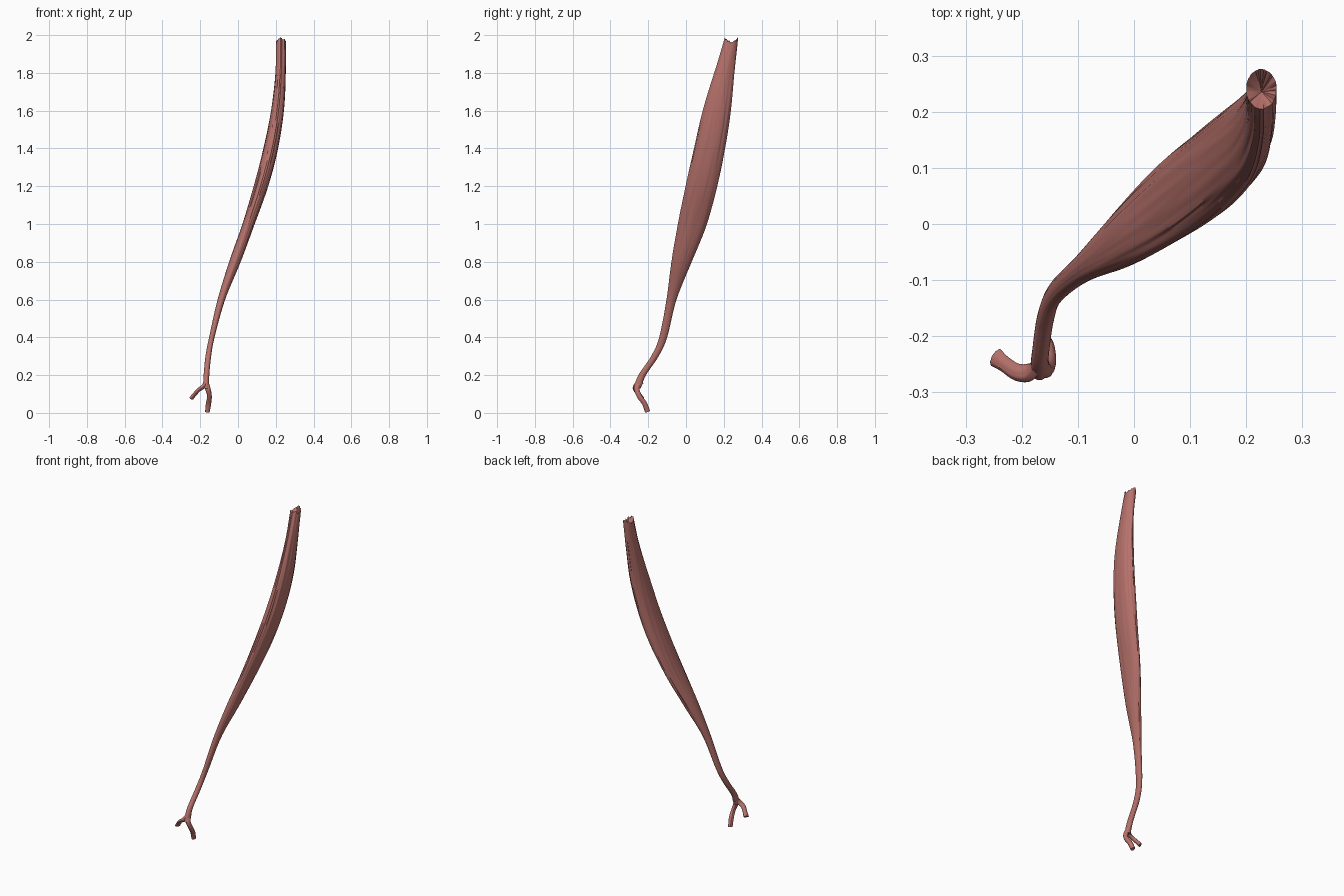
import bpy, bmesh, math
from mathutils import Vector, noise

cube = bpy.data.objects.get("Cube")
if cube:
    bpy.data.objects.remove(cube, do_unlink=True)

# Muscle material
FLESH = (0.48, 0.17, 0.15, 1.0)
flesh = bpy.data.materials.new("flesh")
flesh.use_nodes = True
flesh.diffuse_color = FLESH
shader = flesh.node_tree.nodes["Principled BSDF"]
shader.inputs["Base Color"].default_value = FLESH
shader.inputs["Roughness"].default_value = 0.6


def smooth_path(rows, steps):
    """Catmull-Rom interpolation of rows of numbers."""
    rows = [Vector(r) for r in rows]
    out = []
    for i in range(len(rows) - 1):
        a, b = rows[max(i - 1, 0)], rows[i]
        c, d = rows[i + 1], rows[min(i + 2, len(rows) - 1)]
        for s in range(steps):
            t = s / steps
            out.append(0.5 * (2 * b + (c - a) * t + (2 * a - 5 * b + 4 * c - d) * t * t
                              + (3 * b - a - 3 * c + d) * t ** 3))
    return out + [rows[-1]]


def skin(name, rings, end_depth):
    """Bridge rings of points; close the start, sink the last end inwards."""
    bm = bmesh.new()
    rows = [[bm.verts.new(p) for p in ring] for ring in rings]
    n = len(rows[0])
    for lo, hi in zip(rows, rows[1:]):
        for k in range(n):
            j = (k + 1) % n
            bm.faces.new((lo[k], lo[j], hi[j], hi[k]))
    bm.faces.new(rows[0][::-1])
    middle = sum((v.co for v in rows[-1]), Vector()) / n
    hollow = bm.verts.new(middle + end_depth)
    for k in range(n):
        bm.faces.new((rows[-1][k], rows[-1][(k + 1) % n], hollow))
    bmesh.ops.recalc_face_normals(bm, faces=bm.faces)
    mesh = bpy.data.meshes.new(name)
    bm.to_mesh(mesh)
    bm.free()
    obj = bpy.data.objects.new(name, mesh)
    bpy.context.collection.objects.link(obj)
    mesh.materials.append(flesh)
    bpy.ops.object.select_all(action='DESELECT')
    obj.select_set(True)
    bpy.context.view_layer.objects.active = obj
    bpy.ops.object.shade_smooth_by_angle(angle=math.radians(50))
    return obj


def fibre(a, z, across=5.0):
    """Lengthwise strands: fine around the girth, long along z."""
    return noise.noise((math.cos(a) * across, math.sin(a) * across, z * 2.5))


# Muscle belly and lower tendon: x min, x max, y min, y max, height
belly = [
    (-0.185, -0.152, -0.278, -0.240, 0.13),
    (-0.182, -0.152, -0.252, -0.212, 0.20),
    (-0.172, -0.142, -0.185, -0.145, 0.30),
    (-0.153, -0.124, -0.142, -0.100, 0.40),
    (-0.108, -0.068, -0.103, -0.050, 0.60),
    (-0.047, 0.014, -0.077, 0.030, 0.80),
    (0.024, 0.087, -0.042, 0.110, 1.00),
    (0.083, 0.160, 0.000, 0.165, 1.20),
    (0.134, 0.213, 0.045, 0.205, 1.40),
    (0.175, 0.243, 0.090, 0.235, 1.60),
    (0.198, 0.252, 0.150, 0.255, 1.80),
    (0.200, 0.254, 0.205, 0.276, 1.97),
]
SIDES = 80
rings = []
for x0, x1, y0, y1, z in smooth_path(belly, 14):
    ring = []
    for k in range(SIDES):
        a = math.tau * k / SIDES
        girth = min(1, (y1 - y0) / 0.12)
        r = 1 + girth * (0.07 * fibre(a, z) + 0.03 * fibre(a, z, 14))
        # Ragged upper rim with a dip between front and back lips
        lift = max(0, (z - 1.85) / 0.12)
        rim = lift * (0.022 * abs(math.sin(a)) ** 2 - 0.008 + 0.012 * fibre(a, z))
        ring.append(Vector(((x0 + x1) / 2 + (x1 - x0) / 2 * r * math.cos(a),
                            (y0 + y1) / 2 + (y1 - y0) / 2 * r * math.sin(a),
                            z + rim)))
    rings.append(ring)
skin("muscle_belly", rings, Vector((0, -0.005, -0.035)))


def tendon(name, rows, side):
    """Flattened strand along x, y, z, half width, half thickness."""
    path = smooth_path(rows, 8)
    rings = []
    for i, row in enumerate(path):
        here = Vector(row[:3])
        ahead = Vector(path[min(i + 1, len(path) - 1)][:3])
        behind = Vector(path[max(i - 1, 0)][:3])
        along = (ahead - behind).normalized()
        wide = (side - along * side.dot(along)).normalized()
        thin = along.cross(wide)
        ring = []
        for k in range(28):
            a = math.tau * k / 28
            r = 1 + 0.12 * fibre(a, here.z, 3)
            ring.append(here + wide * row[3] * r * math.cos(a)
                        + thin * row[4] * r * math.sin(a))
        rings.append(ring)
    return skin(name, rings, -along * 0.004)


# Forked lower ends
tendon("inner_tendon", [
    (-0.168, -0.238, 0.165, 0.012, 0.014),
    (-0.160, -0.260, 0.130, 0.014, 0.014),
    (-0.151, -0.248, 0.090, 0.012, 0.013),
    (-0.156, -0.220, 0.050, 0.014, 0.013),
    (-0.162, -0.203, 0.006, 0.012, 0.014),
], Vector((1, 0, 0)))
tendon("outer_tendon", [
    (-0.168, -0.250, 0.160, 0.014, 0.013),
    (-0.185, -0.264, 0.138, 0.016, 0.011),
    (-0.208, -0.264, 0.122, 0.015, 0.010),
    (-0.230, -0.250, 0.098, 0.014, 0.010),
    (-0.246, -0.238, 0.078, 0.017, 0.010),
], Vector((0.4, 1, 0)))
